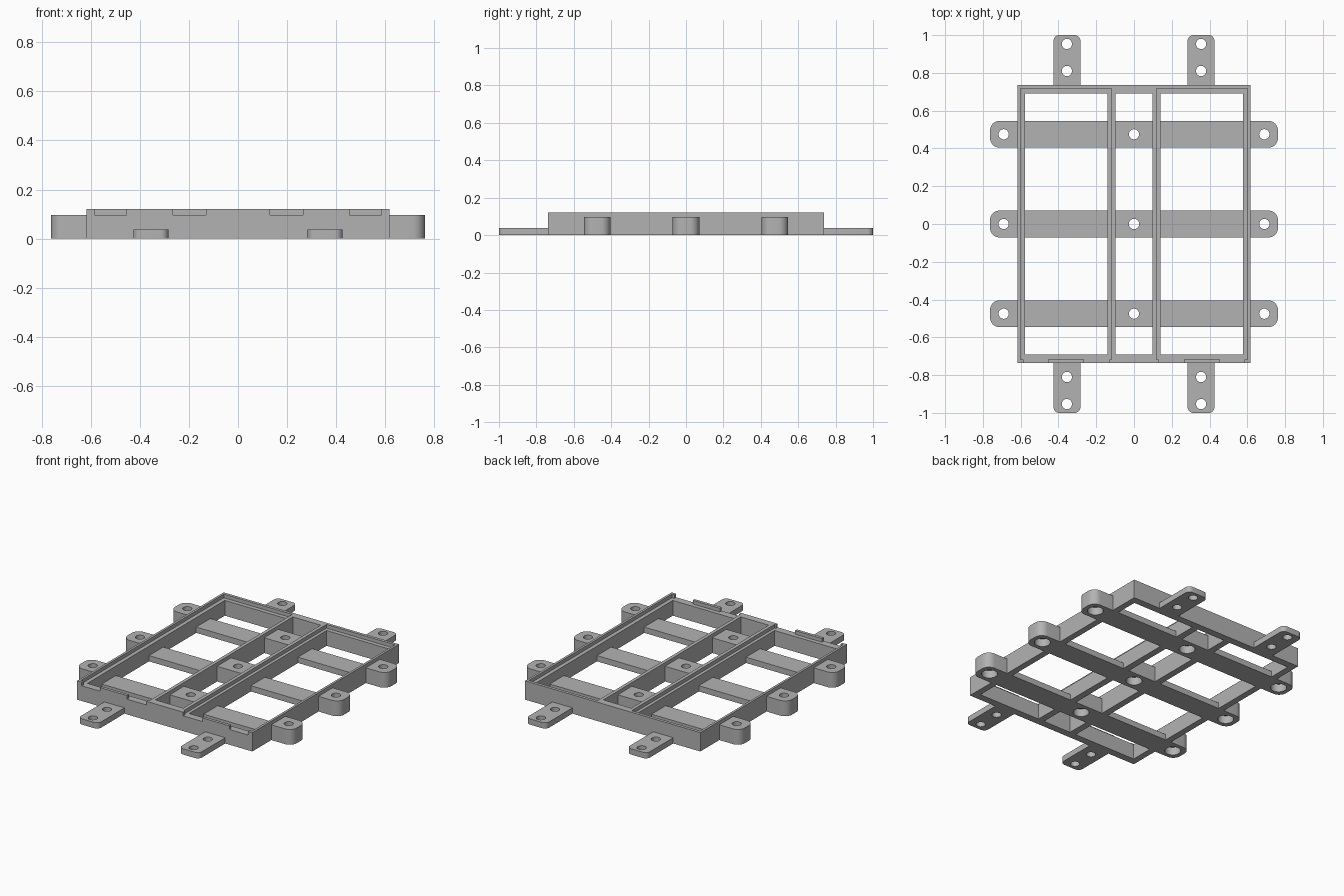
import bpy, bmesh, math
from mathutils import Matrix, Vector

if "Cube" in bpy.data.objects:
    bpy.data.objects.remove(bpy.data.objects["Cube"])

grey = bpy.data.materials.new("mid grey")
grey.use_nodes = True
grey.diffuse_color = (0.45, 0.45, 0.45, 1)
grey.node_tree.nodes["Principled BSDF"].inputs["Base Color"].default_value = grey.diffuse_color

# Main sizes
HALF_X, HALF_Y, TOP = 0.617, 0.737, 0.12     # outer frame
LEDGE = 0.097                                # rebate floor and tab height
THIN = 0.037                                 # crossbars and lugs
WIN_IN, WIN_OUT, WIN_Y = 0.14, 0.577, 0.691  # side windows
MID = 0.098                                  # half width of middle window
ROWS = (-0.475, 0, 0.475)
BAR = 0.071                                  # half width of bars, tabs and lugs
HOLE, BORE, BORE_TOP = 0.027, 0.046, 0.05


def make_object(name, bm):
    bmesh.ops.recalc_face_normals(bm, faces=bm.faces)
    mesh = bpy.data.meshes.new(name)
    bm.to_mesh(mesh)
    bm.free()
    mesh.materials.append(grey)
    obj = bpy.data.objects.new(name, mesh)
    bpy.context.collection.objects.link(obj)
    return obj


def box(name, x, y, z):
    bm = bmesh.new()
    bmesh.ops.create_cube(bm, size=1)
    for v in bm.verts:
        v.co = Vector(a + (t + 0.5) * (b - a) for t, (a, b) in zip(v.co, (x, y, z)))
    return make_object(name, bm)


def cylinder(x, y, z0, z1, radius):
    bm = bmesh.new()
    bmesh.ops.create_cone(bm, cap_ends=True, segments=32, radius1=radius, radius2=radius,
                          depth=z1 - z0, matrix=Matrix.Translation((x, y, (z0 + z1) / 2)))
    return make_object("cutter", bm)


def cut(obj, cutters):
    bpy.context.view_layer.objects.active = obj
    for cutter in cutters:
        mod = obj.modifiers.new("cut", "BOOLEAN")
        mod.operation, mod.solver, mod.object = "DIFFERENCE", "EXACT", cutter
        bpy.ops.object.modifier_apply(modifier=mod.name)
        bpy.data.objects.remove(cutter)


def rounded_plate(name, start, angle, length, height, radius):
    """Plate running outward from start, with its two far corners rounded."""
    outline = [(0, -BAR)]
    for side, first in ((-1, -90), (1, 0)):
        for i in range(9):
            a = math.radians(first + i * 90 / 8)
            outline.append((length - radius + radius * math.cos(a),
                            side * (BAR - radius) + radius * math.sin(a)))
    outline.append((0, BAR))
    bm = bmesh.new()
    face = bm.faces.new([bm.verts.new((u, v, 0)) for u, v in outline])
    top = bmesh.ops.extrude_face_region(bm, geom=[face])["geom"]
    bmesh.ops.translate(bm, vec=(0, 0, height),
                        verts=[g for g in top if isinstance(g, bmesh.types.BMVert)])
    bm.transform(Matrix.Translation(start) @ Matrix.Rotation(math.radians(angle), 4, "Z"))
    return make_object(name, bm)


def bolt_hole(x, y):
    return [cylinder(x, y, -0.1, 0.2, HOLE), cylinder(x, y, -0.1, BORE_TOP, BORE)]


def span(side, a, b):
    return sorted((side * a, side * b))


# Frame: three windows, two rebated pockets, notches in the front lip
frame = box("frame", (-HALF_X, HALF_X), (-HALF_Y, HALF_Y), (0, TOP))
cutters = [box("cutter", (-MID, MID), (-WIN_Y, WIN_Y), (-1, 1))]
for s in (-1, 1):
    cutters.append(box("cutter", span(s, WIN_IN, WIN_OUT), (-WIN_Y, WIN_Y), (-1, 1)))
    cutters.append(box("cutter", span(s, 0.12, 0.602), (-0.718, 0.718), (LEDGE, 1)))
    for a, b in ((0.13, 0.265), (0.455, 0.585)):
        cutters.append(box("cutter", span(s, a, b), (-1, -0.7), (LEDGE, 1)))
cut(frame, cutters)
parts = [frame]

# Crossbars, middle blocks and rounded side tabs
for row, y in zip(("front", "middle", "back"), ROWS):
    block = box(row + "_centre_block", (-MID, MID), (y - BAR, y + BAR), (0, LEDGE))
    cut(block, bolt_hole(0, y))
    parts.append(block)
    for s, side in ((1, "left"), (-1, "right")):
        parts.append(box(f"{row}_{side}_crossbar", span(s, WIN_IN, WIN_OUT),
                         (y - BAR, y + BAR), (0, THIN)))
        tab = rounded_plate(f"{row}_{side}_tab", (s * HALF_X, y, 0), 90 - 90 * s,
                            0.762 - HALF_X, LEDGE, 0.05)
        cut(tab, bolt_hole(s * 0.69, y))
        parts.append(tab)

# Thin mounting lugs at front and back
for e, end in ((-1, "front"), (1, "back")):
    for s, side in ((1, "left"), (-1, "right")):
        lug = rounded_plate(f"{end}_{side}_lug", (s * 0.355, e * HALF_Y, 0), 90 * e,
                            1 - HALF_Y, THIN, 0.03)
        cut(lug, [cylinder(s * 0.355, e * y, -0.1, 0.2, HOLE) for y in (0.81, 0.953)])
        parts.append(lug)

# Smooth the round walls, keep the edges crisp
bpy.ops.object.select_all(action="DESELECT")
for part in parts:
    part.select_set(True)
bpy.context.view_layer.objects.active = frame
bpy.ops.object.shade_smooth_by_angle(angle=math.radians(30))
